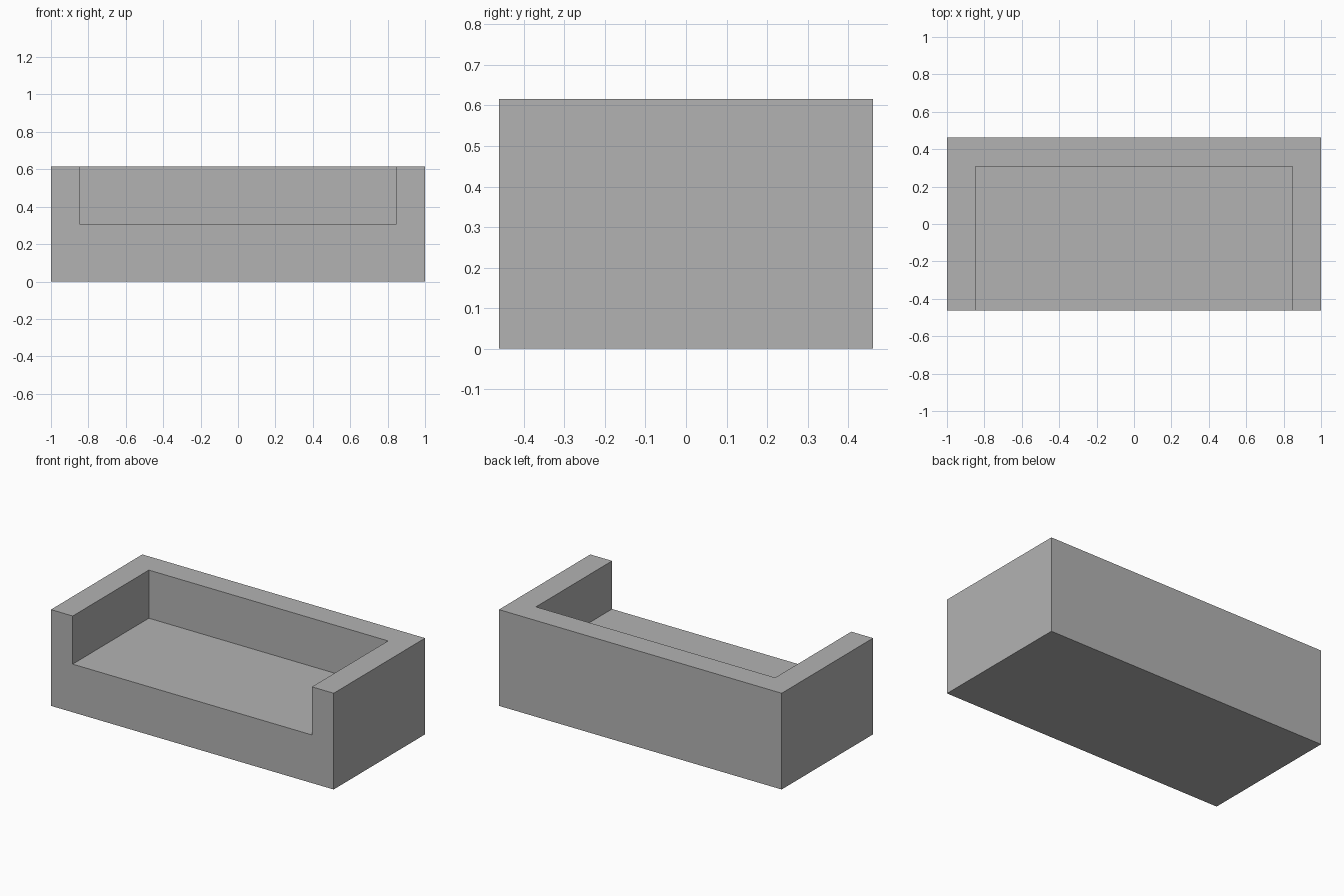
import bpy
from mathutils import Vector

# Remove the default cube
default = bpy.data.objects.get("Cube")
if default:
    bpy.data.objects.remove(default, do_unlink=True)

# Proportions follow a module: 13 wide, 6 deep, 4 high, walls 1 thick
UNIT = 2 / 13
WIDTH, DEPTH, HEIGHT = 13 * UNIT, 6 * UNIT, 4 * UNIT
WALL, SEAT = UNIT, 2 * UNIT

grey = bpy.data.materials.new("plain grey")
grey.use_nodes = True
colour = (0.45, 0.45, 0.45, 1)
grey.diffuse_color = colour
grey.node_tree.nodes["Principled BSDF"].inputs["Base Color"].default_value = colour


def box(name, low, high):
    """Add a box spanning two opposite corners."""
    low, high = Vector(low), Vector(high)
    bpy.ops.mesh.primitive_cube_add(size=1, location=(low + high) / 2)
    obj = bpy.context.object
    obj.name = name
    obj.scale = high - low
    bpy.ops.object.transform_apply(location=True, rotation=False, scale=True)
    obj.data.materials.append(grey)
    return obj


# Sofa body: one solid block
body = box("sofa_body", (-WIDTH / 2, -DEPTH / 2, 0), (WIDTH / 2, DEPTH / 2, HEIGHT))

# Seat recess: open to the front and top, leaving the arms and backrest
recess = box("seat_recess_cutter",
             (-WIDTH / 2 + WALL, -DEPTH, SEAT),
             (WIDTH / 2 - WALL, DEPTH / 2 - WALL, HEIGHT * 2))
recess.hide_render = True

cut = body.modifiers.new("seat recess", 'BOOLEAN')
cut.operation = 'DIFFERENCE'
cut.solver = 'EXACT'
cut.object = recess

# Apply the cut, then discard the cutter
bpy.ops.object.select_all(action='DESELECT')
body.select_set(True)
bpy.context.view_layer.objects.active = body
bpy.ops.object.modifier_apply(modifier=cut.name)
bpy.data.objects.remove(recess, do_unlink=True)
